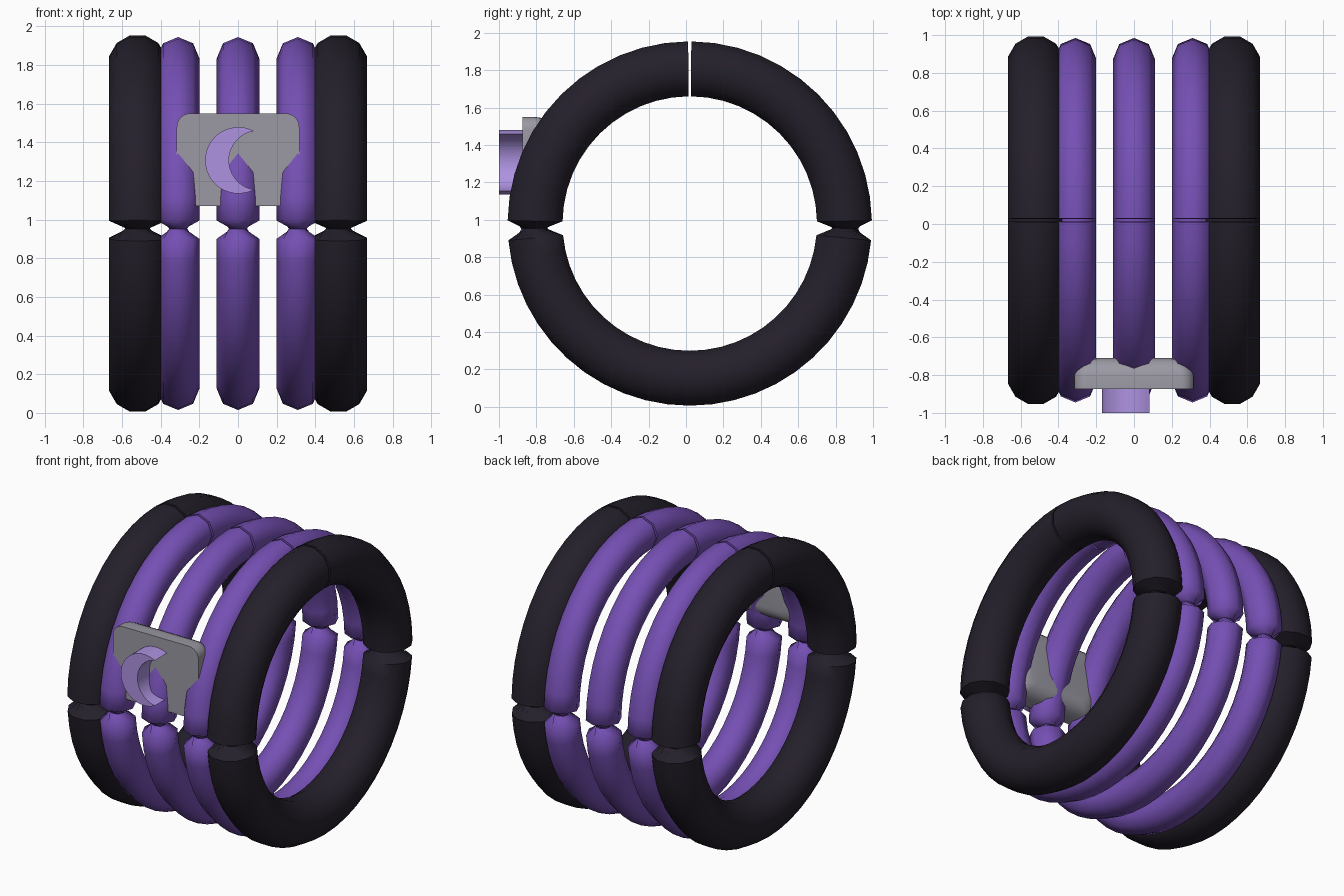
import bpy, bmesh
from math import sin, cos, pi, radians, atan2, sqrt

if "Cube" in bpy.data.objects:
    bpy.data.objects.remove(bpy.data.objects["Cube"])

CY, CZ = 0.02, 0.98  # ring axis


def material(name, rgb):
    m = bpy.data.materials.new(name)
    m.diffuse_color = (*rgb, 1)
    m.use_nodes = True
    m.node_tree.nodes["Principled BSDF"].inputs["Base Color"].default_value = m.diffuse_color
    return m


black = material("black", (0.018, 0.014, 0.024))
purple = material("purple", (0.18, 0.08, 0.46))
lilac = material("lilac", (0.42, 0.29, 0.75))
grey = material("grey", (0.33, 0.32, 0.37))


def loft(name, loops, mat, angle):
    """Skin a stack of equal-length point loops, capping both ends."""
    bm = bmesh.new()
    rows = [[bm.verts.new(p) for p in loop] for loop in loops]
    n = len(rows[0])
    for a, b in zip(rows, rows[1:]):
        for i in range(n):
            j = (i + 1) % n
            bm.faces.new((a[i], a[j], b[j], b[i]))
    bm.faces.new(rows[0])
    bm.faces.new(rows[-1])
    bmesh.ops.recalc_face_normals(bm, faces=bm.faces)
    me = bpy.data.meshes.new(name)
    bm.to_mesh(me)
    bm.free()
    ob = bpy.data.objects.new(name, me)
    bpy.context.collection.objects.link(ob)
    me.materials.append(mat)
    bpy.ops.object.select_all(action='DESELECT')
    ob.select_set(True)
    bpy.context.view_layer.objects.active = ob
    bpy.ops.object.shade_smooth_by_angle(angle=radians(angle))
    return ob


def span(a, b, n):
    return [a + (b - a) * i / n for i in range(n + 1)]


# Path stations: (angle, section scale, section twist), pinched at front and back
stations = [(t, 1, 0) for t in span(90.5, 179, 12)]
stations += [(181.8, 0.42, 45)]
stations += [(t, 1, 90) for t in span(185.3, 354.7, 24)]
stations += [(358.2, 0.42, 135)]
stations += [(t, 1, 180) for t in span(361, 449.5, 12)]


def ring(name, x, major, minor, sides, phase, mat):
    loops = []
    for t, s, twist in stations:
        t = radians(t)
        loop = []
        for i in range(sides):
            a = radians(twist) + phase + 2 * pi * i / sides
            r = major + minor * s * cos(a)
            loop.append((x + minor * s * sin(a), CY + r * cos(t), CZ + r * sin(t)))
        loops.append(loop)
    loft(name, loops, mat, 60)


# Padded rings
for side, sx in (("left", -1), ("right", 1)):
    ring("outer_ring_" + side, sx * 0.52, 0.827, 0.152, 12, pi / 12, black)
    ring("inner_ring_" + side, sx * 0.31, 0.855, 0.11, 8, 0, purple)
ring("middle_ring", 0, 0.855, 0.11, 8, 0, purple)


# Badge plate: rounded rectangle whose back edge curves inward
def rounded_rect(y, inset, radius=0.07, steps=6):
    hw, z0, z1 = 0.317 - inset, 1.07 + inset, 1.55 - inset
    pts = []
    for k, (sx, zc) in enumerate(((1, z1 - radius), (-1, z1 - radius),
                                  (-1, z0 + radius), (1, z0 + radius))):
        for a in span(k * pi / 2, (k + 1) * pi / 2, steps):
            pts.append((sx * (hw - radius) + radius * cos(a), y, zc + radius * sin(a)))
    return pts


plate = [rounded_rect(-0.873, 0), rounded_rect(-0.81, 0)]
plate += [rounded_rect(-0.81 + 0.1 * sin(a), 0.09 * (1 - cos(a)))
          for a in span(0, pi / 2, 5)[1:]]
loft("badge_plate", plate, grey, 35)

# Crescent: outer arc and inner arc meeting at two tips
tip_x, tip_z = 0.083, 0.152
R, cx = 0.172, 0.002
icx = 0.107
ir = sqrt((icx - tip_x) ** 2 + tip_z ** 2)
a0 = atan2(tip_z, tip_x - cx)
b0 = atan2(tip_z, tip_x - icx)
profile = [(cx + R * cos(a), R * sin(a)) for a in span(a0, 2 * pi - a0, 28)]
profile += [(icx + ir * cos(b), ir * sin(b)) for b in span(2 * pi - b0, b0, 20)[1:-1]]
loft("crescent", [[(x, y, 1.307 + z) for x, z in profile] for y in (-1.0, -0.86)],
     lilac, 35)
